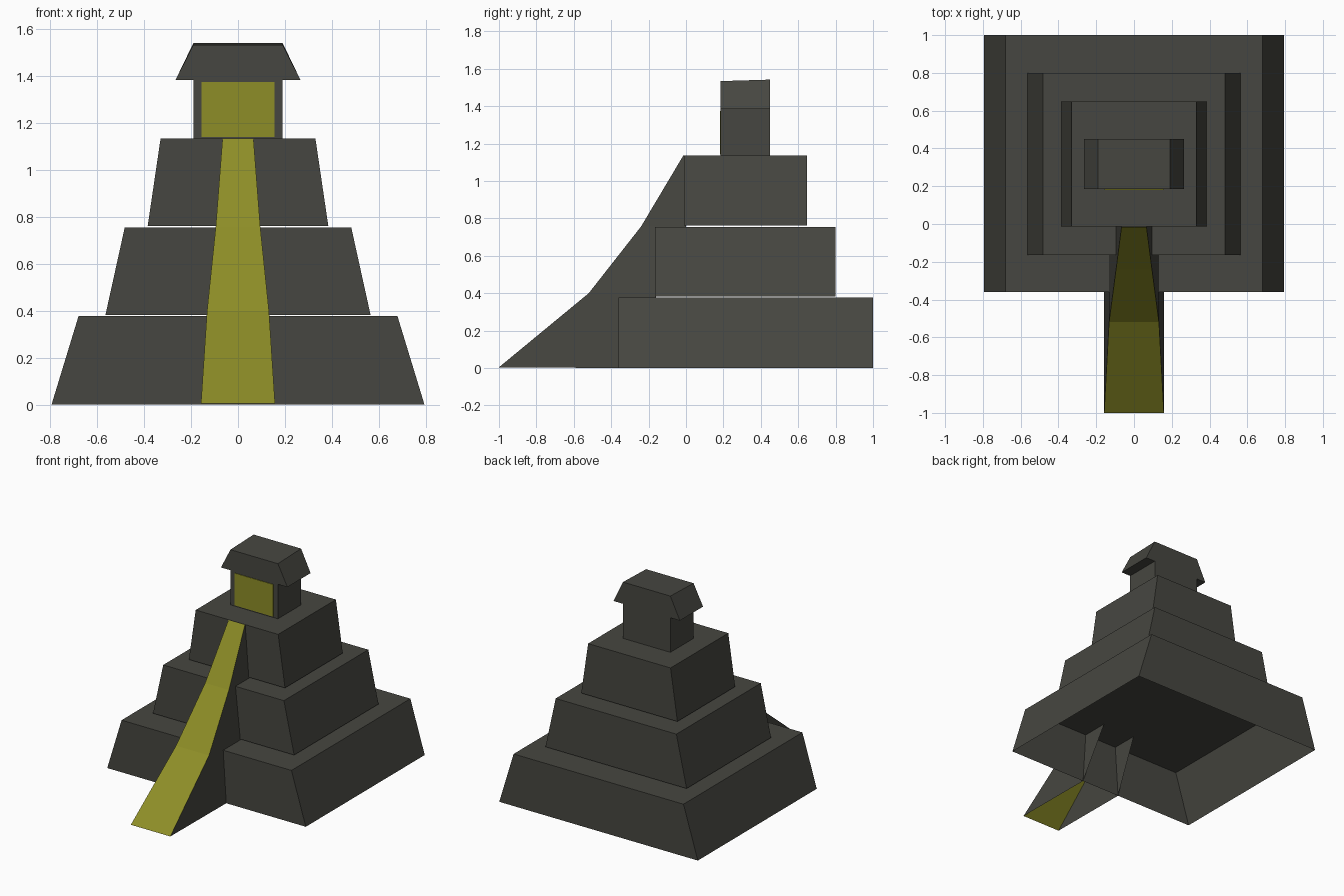
import bpy
import bmesh

if "Cube" in bpy.data.objects:
    bpy.data.objects.remove(bpy.data.objects["Cube"])


def material(name, rgb):
    m = bpy.data.materials.new(name)
    m.diffuse_color = (*rgb, 1.0)
    m.use_nodes = True
    m.node_tree.nodes["Principled BSDF"].inputs["Base Color"].default_value = m.diffuse_color
    return m


STONE = material("dark stone", (0.062, 0.062, 0.052))
GOLD = material("olive yellow", (0.27, 0.27, 0.02))


def finish(name, bm, mats):
    mesh = bpy.data.meshes.new(name)
    bm.to_mesh(mesh)
    bm.free()
    for m in mats:
        mesh.materials.append(m)
    obj = bpy.data.objects.new(name, mesh)
    bpy.context.collection.objects.link(obj)
    return obj


def prism(name, half_low, half_high, y0, y1, z0, z1, mat=STONE,
          bottom=False, top=True, front_drop=0.0):
    """Trapezoid in x/z, run straight back along y."""
    bm = bmesh.new()
    ends = []
    for y, drop in ((y0, front_drop), (y1, 0.0)):
        ends.append([bm.verts.new(p) for p in (
            (-half_low, y, z0), (half_low, y, z0),
            (half_high, y, z1 - drop), (-half_high, y, z1 - drop))])
    f, b = ends
    bm.faces.new(f)
    bm.faces.new(b[::-1])
    for i in range(4):
        if (i == 0 and not bottom) or (i == 2 and not top):
            continue
        j = (i + 1) % 4
        bm.faces.new((f[j], f[i], b[i], b[j]))
    return finish(name, bm, [mat])


# Three stacked tiers, open underneath
prism("lower_tier", 0.795, 0.68, -0.36, 1.0, 0.0, 0.377)
prism("middle_tier", 0.565, 0.483, -0.165, 0.80, 0.383, 0.755)
prism("upper_tier", 0.385, 0.33, -0.012, 0.648, 0.762, 1.135)

# Shrine walls, roof with overhanging eaves, and door panel
prism("shrine_walls", 0.19, 0.19, 0.185, 0.45, 1.135, 1.385, top=False)
prism("shrine_roof", 0.266, 0.19, 0.185, 0.45, 1.385, 1.542,
      bottom=True, front_drop=0.008)
prism("door_panel", 0.155, 0.155, 0.181, 0.187, 1.142, 1.375, GOLD, bottom=True)

# Stairway: rows of (height, front y, back y, half width), open underneath
bm = bmesh.new()
rows = []
for z, yf, yb, w in ((0.004, -1.0, -0.36, 0.158), (0.40, -0.52, -0.15, 0.132),
                     (0.757, -0.24, 0.0, 0.095), (1.135, -0.015, -0.01, 0.066)):
    rows.append([bm.verts.new(p) for p in (
        (-w, yf, z), (w, yf, z), (w, yb, z), (-w, yb, z))])
for v in rows[0][2:]:
    v.co.z = 0.0
for a, b in zip(rows, rows[1:]):
    bm.faces.new((a[0], a[1], b[1], b[0])).material_index = 1  # tread surface
    bm.faces.new((a[1], a[2], b[2], b[1]))                     # right wall
    bm.faces.new((a[3], a[0], b[0], b[3]))                     # left wall
finish("stairway", bm, [STONE, GOLD])
